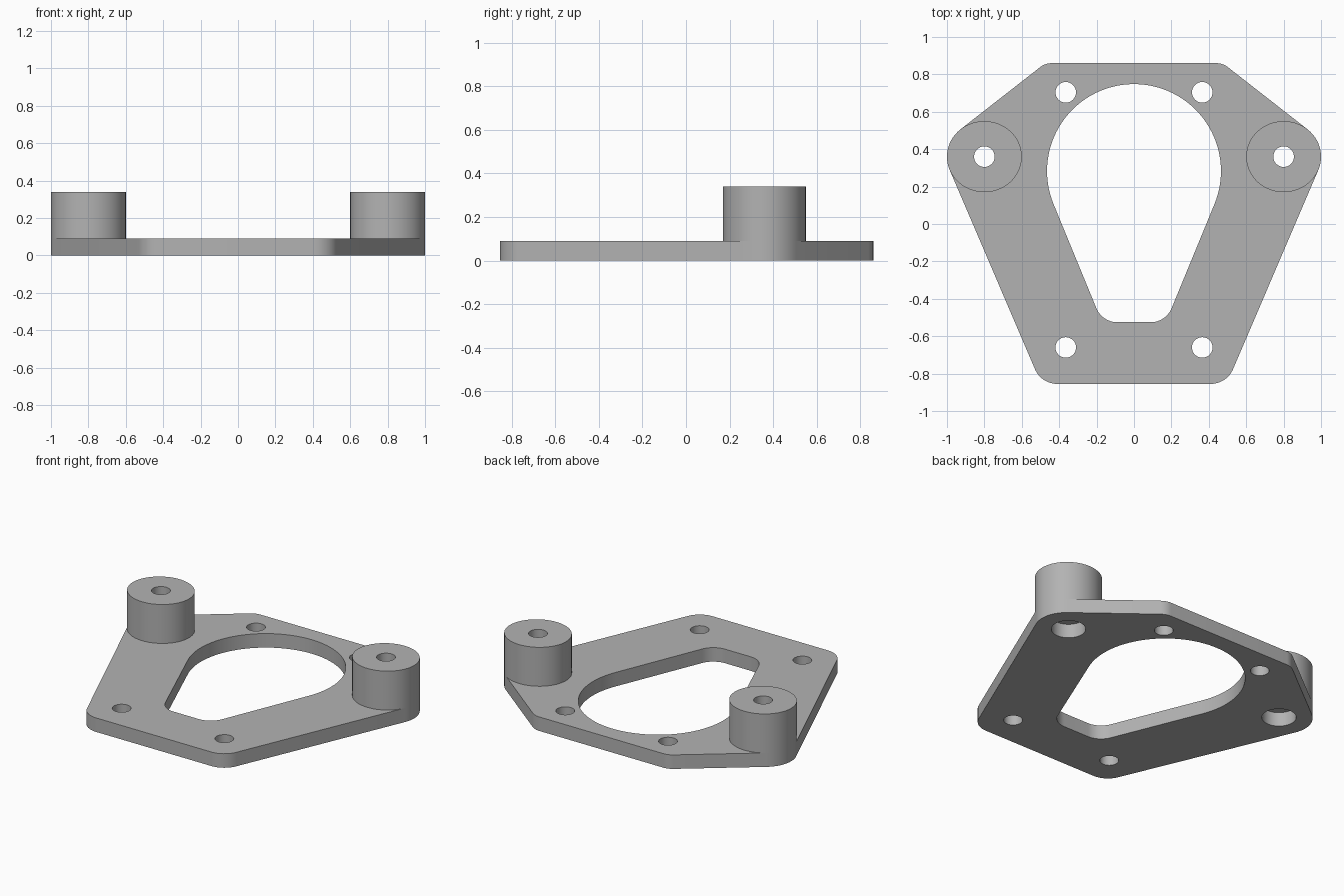
import bpy, bmesh, math
from mathutils import Vector
from mathutils.geometry import convex_hull_2d

default = bpy.data.objects.get("Cube")
if default:
    bpy.data.objects.remove(default, do_unlink=True)

PLATE = 0.09      # plate thickness
TOP = 0.34        # height of the posts
POST = (0.8, 0.36)
HOLE = 0.055

gray = bpy.data.materials.new("plain_gray")
gray.use_nodes = True
color = (0.45, 0.45, 0.45, 1)
gray.diffuse_color = color
gray.node_tree.nodes["Principled BSDF"].inputs["Base Color"].default_value = color


def ellipse(cx, cy, rx, ry=None, n=64):
    ry = ry or rx
    return [Vector((cx + rx * math.cos(math.tau * i / n),
                    cy + ry * math.sin(math.tau * i / n))) for i in range(n)]


def both_sides(cx, cy, rx, ry=None):
    return ellipse(cx, cy, rx, ry) + ellipse(-cx, cy, rx, ry)


def hull(points):
    return [points[i] for i in convex_hull_2d(points)]


def extrude_loops(name, loops, z0, z1):
    """Fill the first loop, leave the others open, and extrude upward."""
    bm = bmesh.new()
    edges = []
    for loop in loops:
        verts = [bm.verts.new((p.x, p.y, z0)) for p in loop]
        edges += [bm.edges.new((verts[i - 1], verts[i])) for i in range(len(verts))]
    bmesh.ops.triangle_fill(bm, edges=edges, use_beauty=True, normal=(0, 0, 1))
    new = bmesh.ops.extrude_face_region(bm, geom=bm.faces[:], use_keep_orig=True)["geom"]
    bmesh.ops.translate(bm, vec=(0, 0, z1 - z0),
                        verts=[g for g in new if isinstance(g, bmesh.types.BMVert)])
    bmesh.ops.recalc_face_normals(bm, faces=bm.faces[:])
    mesh = bpy.data.meshes.new(name)
    bm.to_mesh(mesh)
    bm.free()
    mesh.materials.append(gray)
    obj = bpy.data.objects.new(name, mesh)
    bpy.context.collection.objects.link(obj)
    bpy.ops.object.select_all(action='DESELECT')
    obj.select_set(True)
    bpy.context.view_layer.objects.active = obj
    bpy.ops.object.shade_smooth_by_angle(angle=math.radians(30))
    return obj


# Plate: rounded six-sided outline, teardrop opening, screw holes, counterbores
outline = hull(both_sides(0.41, -0.725, 0.13) + both_sides(0.44, 0.76, 0.1)
               + both_sides(*POST, 0.2, 0.19))
opening = hull(ellipse(0, 0.283, 0.465, n=96) + both_sides(0.09, -0.405, 0.12))
holes = [opening]
for side in (-1, 1):
    holes += [ellipse(side * 0.365, 0.704, HOLE, n=32),
              ellipse(side * 0.365, -0.66, HOLE, n=32),
              ellipse(side * POST[0], POST[1], 0.1, n=48)]
extrude_loops("base_plate", [outline] + holes, 0, PLATE)

# Posts standing over the counterbores
for name, side in (("left_post", 1), ("right_post", -1)):
    x, y = side * POST[0], POST[1]
    extrude_loops(name, [ellipse(x, y, 0.2, 0.19), ellipse(x, y, HOLE)], PLATE, TOP)
